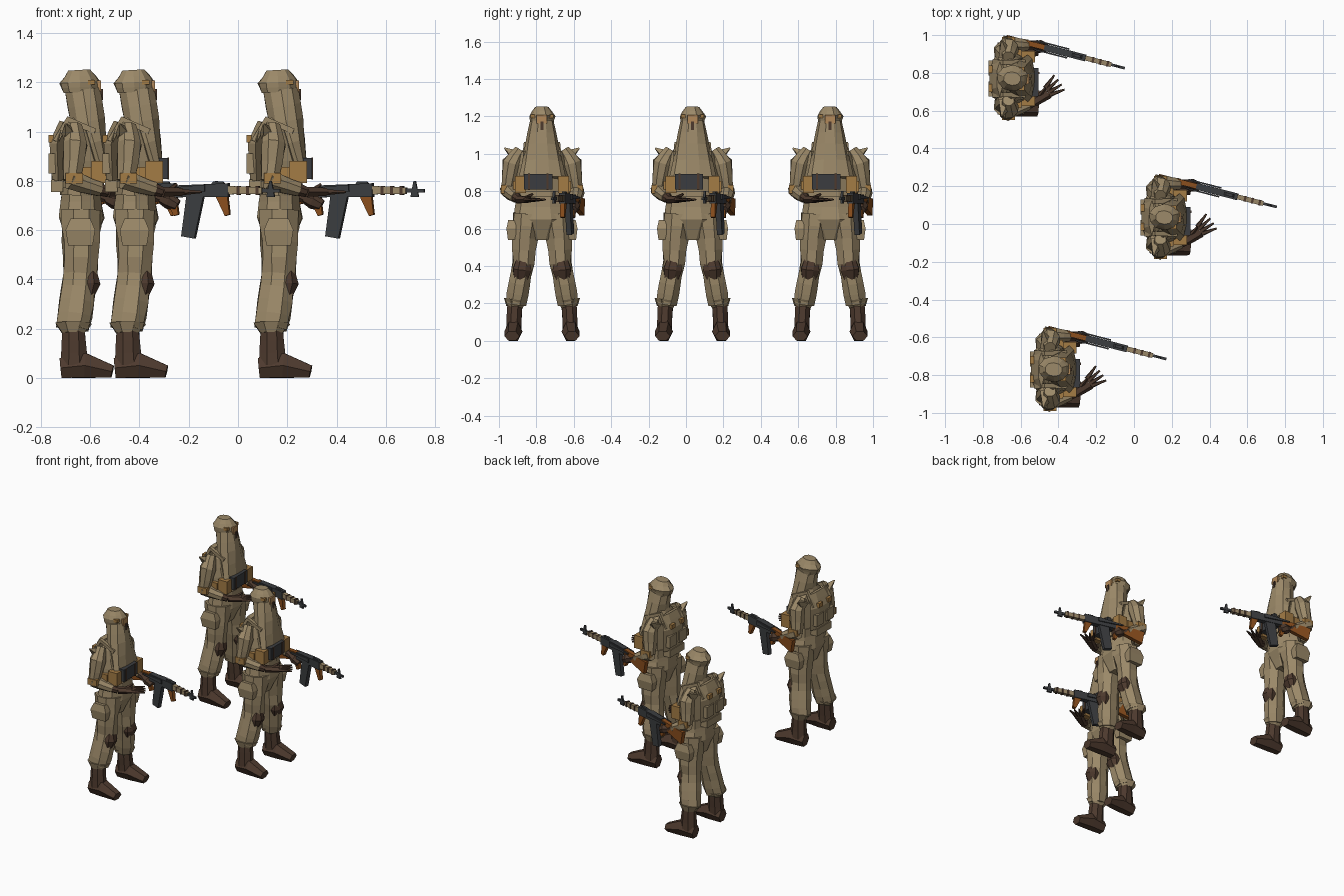
import bpy, bmesh, math, random
from mathutils import Vector, Matrix

random.seed(4)
cube = bpy.data.objects.get("Cube")
if cube:
    bpy.data.objects.remove(cube)


def material(name, red, green, blue):
    made = bpy.data.materials.new(name)
    made.use_nodes = True
    made.diffuse_color = (red, green, blue, 1)
    made.node_tree.nodes["Principled BSDF"].inputs["Base Color"].default_value = made.diffuse_color
    return made


khaki = material("khaki cloth", .33, .25, .14)
ochre = material("ochre pouch", .37, .2, .06)
brown = material("dark brown leather", .075, .042, .027)
gunmetal = material("gunmetal", .043, .046, .05)
wood = material("rust wood", .25, .075, .012)
skin = material("tan skin", .45, .25, .1)
parts = []


def limb(name, mat, path, depth, width=None, sides=8, fold=0, steps=1):
    """Faceted tube along a path; depth and width are half sizes at each point."""
    path = [Vector(point) for point in path]
    width = width or depth
    last = len(path) - 1
    bm = bmesh.new()
    rings = []
    for station in range(last * steps + 1):
        start = min(station // steps, last - 1)
        blend = station / steps - start

        def between(values):
            return values[start] * (1 - blend) + values[start + 1] * blend

        along = path[start + 1] - path[start]
        if blend == 0 and start > 0:
            along = path[start + 1] - path[start - 1]
        across = along.cross(Vector((0, 1, 0))).normalized()
        sideways = along.cross(across).normalized()
        ring = []
        for corner in range(sides):
            angle = math.tau * (corner + .5) / sides
            swell = (1 + random.uniform(-fold, fold)) / math.cos(math.pi / sides)
            offset = (across * math.cos(angle) * between(depth)
                      + sideways * math.sin(angle) * between(width))
            ring.append(bm.verts.new(between(path) + offset * swell))
        rings.append(ring)
    for lower, upper in zip(rings, rings[1:]):
        for corner in range(sides):
            after = (corner + 1) % sides
            bm.faces.new((lower[corner], lower[after], upper[after], upper[corner]))
    bm.faces.new(rings[0])
    bm.faces.new(rings[-1])
    bmesh.ops.recalc_face_normals(bm, faces=bm.faces)
    mesh = bpy.data.meshes.new(name)
    bm.to_mesh(mesh)
    bm.free()
    mesh.materials.append(mat)
    part = bpy.data.objects.new(name, mesh)
    bpy.context.collection.objects.link(part)
    parts.append(part)
    return part


def block(name, mat, centre, depth, width, height):
    """Upright box from half sizes."""
    centre, rise = Vector(centre), Vector((0, 0, height))
    return limb(name, mat, [centre - rise, centre + rise], [depth, depth], [width, width], sides=4)


def mirrored(part):
    mirror = part.modifiers.new("other side", 'MIRROR')
    mirror.use_axis = (False, True, False)


# Head: long hood, wrapped cap and face opening
limb("hood", khaki, [(.09, 0, .87), (.04, 0, 1.04), (.02, 0, 1.17)],
     depth=[.035, .07, .072], width=[.12, .086, .062], sides=10, fold=.03, steps=2)
limb("cap", khaki, [(.01, 0, 1.16), (.008, 0, 1.2), (.005, 0, 1.25)],
     depth=[.07, .08, .045], width=[.06, .066, .035], sides=10, fold=.05, steps=2)
block("face", skin, (.08, 0, 1.185), depth=.013, width=.028, height=.023)
block("face_strap", brown, (.095, 0, 1.15), depth=.006, width=.008, height=.022)
mirrored(block("cap_patch", ochre, (.055, .05, 1.2), depth=.015, width=.012, height=.01))

# Jacket, belt and chest gear
limb("jacket", khaki, [(.01, 0, .74), (.015, 0, .88), (0, 0, 1), (0, 0, 1.06)],
     depth=[.08, .08, .05, .03], width=[.135, .13, .12, .05], sides=10, fold=.04, steps=2)
limb("belt", khaki, [(.014, 0, .77), (.014, 0, .8)], depth=[.092, .092], width=[.138, .138], sides=10)
block("chest_case", gunmetal, (.12, -.02, .85), depth=.025, width=.075, height=.042)
for strap in (-.07, .03):
    block("case_strap", brown, (.146, strap, .85), depth=.003, width=.006, height=.044)
mirrored(block("front_pouch", ochre, (.09, .115, .835), depth=.035, width=.03, height=.045))
mirrored(block("side_pouch", ochre, (.02, .135, .825), depth=.035, width=.02, height=.03))

# Backpack with pockets, straps and bedroll
limb("backpack", khaki, [(-.08, 0, .8), (-.085, 0, .95), (-.06, 0, 1.04)],
     depth=[.025, .03, .015], width=[.1, .1, .08], sides=6, fold=.04, steps=2)
mirrored(block("pack_pocket", khaki, (-.105, .055, .87), depth=.015, width=.04, height=.04))
mirrored(block("pack_patch", ochre, (-.11, .05, .97), depth=.01, width=.02, height=.015))
mirrored(limb("pack_strap", khaki, [(-.09, .09, .96), (-.04, .085, 1.05), (.07, .09, 1)],
              depth=[.012] * 3, sides=4))
block("bedroll", khaki, (-.085, 0, .78), depth=.025, width=.08, height=.025)

# Trousers and boots, one side mirrored
limb("trouser_seat", khaki, [(.01, 0, .54), (.015, 0, .65), (.015, 0, .78)],
     depth=[.05, .09, .075], width=[.06, .15, .125], sides=10, fold=.04, steps=2)
mirrored(limb("trouser_leg", khaki, [(.015, .08, .68), (.01, .1, .42), (-.02, .14, .2)],
              depth=[.08, .065, .068], width=[.075, .056, .054], fold=.09, steps=4))
mirrored(limb("knee_pad", brown, [(.045, .112, .33), (.05, .107, .38), (.05, .1, .44)],
              depth=[.02, .04, .025], width=[.035, .05, .035], fold=.06))
mirrored(limb("cargo_pocket", khaki, [(.01, .16, .54), (.01, .165, .6), (.01, .16, .645)],
              depth=[.05, .06, .04], width=[.022, .025, .02], sides=4))
mirrored(limb("trouser_cuff", khaki, [(-.02, .14, .22), (-.02, .146, .18)],
              depth=[.07, .045], width=[.06, .042], fold=.1))
mirrored(limb("boot_shaft", brown, [(-.015, .152, .05), (-.018, .145, .2)],
              depth=[.054, .045], width=[.04, .04], fold=.03, steps=3))
mirrored(limb("boot_foot", brown, [(-.07, .15, .04), (.03, .153, .05), (.14, .16, .025)],
              depth=[.04, .05, .025], width=[.035, .042, .035], sides=6))

# Arms: shared upper sleeves, then each forearm to its own wrist
mirrored(limb("upper_sleeve", khaki, [(-.015, .115, 1.02), (-.01, .16, .95), (-.025, .185, .8)],
              depth=[.03, .05, .035], fold=.08, steps=2))
mirrored(limb("shoulder_flap", khaki, [(-.03, .13, .98), (-.05, .2, 1.03)], depth=[.03, .003], sides=4))
mirrored(block("elbow_patch", ochre, (-.015, .205, .81), depth=.035, width=.015, height=.022))
free_wrist, grip_wrist = Vector((.12, -.125, .755)), Vector((.115, .175, .73))
for side, wrist in ((-1, free_wrist), (1, grip_wrist)):
    elbow = Vector((-.035, side * .185, .805))
    cuff = elbow.lerp(wrist, .8)
    limb("lower_sleeve", khaki, [elbow, cuff], depth=[.04, .028], fold=.08, steps=3)
    limb("glove_cuff", brown, [cuff, wrist], depth=[.025, .021])

# Open hand and gripping hand
palm = Vector((.195, -.075, .755))
limb("open_palm", brown, [free_wrist, palm], depth=[.02, .016], width=[.022, .028], sides=6)
for finger in range(4):
    spread = .35 + finger * .2
    aim = Vector((math.cos(spread), math.sin(spread), 0))
    root = palm + Vector((-.008, .012, 0)) * (finger - 1)
    limb("finger", brown, [root, root + aim * .085], depth=[.011, .004], sides=5)
limb("thumb", brown, [(.15, -.09, .76), (.18, -.05, .785)], depth=[.011, .005], sides=5)
limb("grip_hand", brown, [grip_wrist, (.15, .17, .72), (.185, .165, .7)], depth=[.02, .032, .022], sides=7)

# Rifle: parts laid along x, then turned onto the aiming line
rifle_line = Matrix.Translation((-.018, .215, 0)) @ Matrix.Rotation(math.radians(-14.5), 4, 'Z')


def rifle(name, mat, start, end, depth, width, shift=0):
    path = [(along, shift, height) for along, height in (start, end)]
    part = limb(name, mat, path, depth, [width, width], sides=4)
    part.data.transform(rifle_line)


rifle("rifle_stock", wood, (0, .715), (.21, .755), depth=[.045, .022], width=.014)
rifle("rifle_receiver", gunmetal, (.2, .757), (.425, .762), depth=[.024, .028], width=.018)
rifle("rifle_magazine", gunmetal, (.285, .74), (.255, .57), depth=[.035, .028], width=.014)
for along in (.18, .395):
    rifle("rifle_grip", wood, (along, .745), (along + .025, .66), depth=[.025, .01], width=.012)
rifle("rifle_handguard", khaki, (.42, .762), (.565, .76), depth=[.017, .013], width=.013)
for along in (.46, .5, .54):
    rifle("handguard_band", brown, (along, .761), (along + .012, .761), depth=[.018, .018], width=.015)
rifle("rifle_barrel", gunmetal, (.56, .76), (.64, .76), depth=[.008, .007], width=.007)
rifle("front_sight", gunmetal, (.6, .735), (.6, .8), depth=[.017, .004], width=.006)
rifle("rear_sight", gunmetal, (.38, .785), (.38, .798), depth=[.03, .018], width=.008)
for side in (-1, 1):
    rifle("receiver_fin", gunmetal, (.15, .765), (.33, .77), depth=[.004, .014], width=.004, shift=side * .024)

# Squad of three sharing the same meshes
leader, *others = [(-.65, .77, 0), (.155, .035, 0), (-.43, -.77, 0)]
for part in parts:
    for place in others:
        twin = part.copy()
        twin.location = place
        bpy.context.collection.objects.link(twin)
    part.location = leader
